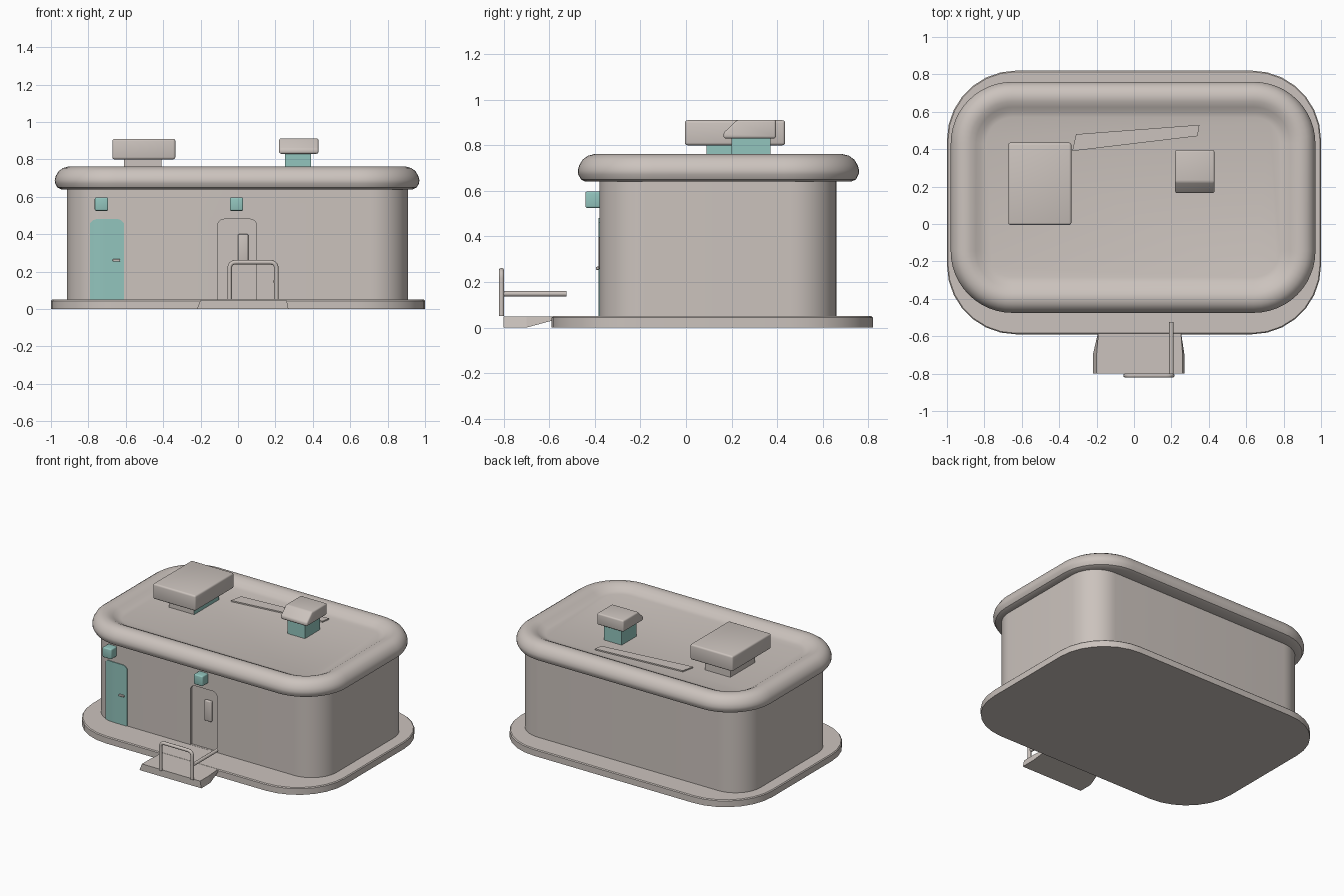
import bpy, bmesh, math
from mathutils import Vector

if "Cube" in bpy.data.objects:
    bpy.data.objects.remove(bpy.data.objects["Cube"])


def material(name, rgb):
    m = bpy.data.materials.new(name)
    m.diffuse_color = (*rgb, 1)
    m.use_nodes = True
    m.node_tree.nodes["Principled BSDF"].inputs["Base Color"].default_value = m.diffuse_color
    return m


GREY = material("warm grey", (0.60, 0.545, 0.51))
TEAL = material("pale teal", (0.29, 0.555, 0.51))


def loft(name, loops, mat, bevel=0, smooth=True):
    """Skin equal-length point loops and cap both ends."""
    bm = bmesh.new()
    rings = [[bm.verts.new(p) for p in loop] for loop in loops]
    n = len(rings[0])
    for a, b in zip(rings, rings[1:]):
        for i in range(n):
            j = (i + 1) % n
            bm.faces.new((a[i], a[j], b[j], b[i]))
    bm.faces.new(rings[0][::-1])
    bm.faces.new(rings[-1])
    bmesh.ops.recalc_face_normals(bm, faces=bm.faces)
    me = bpy.data.meshes.new(name)
    bm.to_mesh(me)
    bm.free()
    me.materials.append(mat)
    ob = bpy.data.objects.new(name, me)
    bpy.context.collection.objects.link(ob)
    select(ob)
    if bevel:
        mod = ob.modifiers.new("soft_edges", 'BEVEL')
        mod.width, mod.segments = bevel, 3
        bpy.ops.object.modifier_apply(modifier=mod.name)
    if smooth:
        bpy.ops.object.shade_smooth_by_angle(angle=math.radians(35))
    return ob


def select(ob):
    bpy.ops.object.select_all(action='DESELECT')
    ob.select_set(True)
    bpy.context.view_layer.objects.active = ob


def round_rect(x0, x1, y0, y1, r, z, inset=0, n=12):
    """Rounded rectangle loop in plan, pulled in by inset."""
    pts = []
    corners = [(x1 - r, y1 - r), (x0 + r, y1 - r), (x0 + r, y0 + r), (x1 - r, y0 + r)]
    for k, (cx, cy) in enumerate(corners):
        for i in range(n + 1):
            a = math.pi / 2 * (k + i / n)
            pts.append((cx + (r - inset) * math.cos(a), cy + (r - inset) * math.sin(a), z))
    return pts


def box(name, x0, x1, y0, y1, z0, z1, mat, bevel=0):
    loops = [[(x0, y0, z), (x1, y0, z), (x1, y1, z), (x0, y1, z)] for z in (z0, z1)]
    return loft(name, loops, mat, bevel)


def tube(name, pts, radius, corner=0.035):
    """Round bar along a path whose corners are rounded."""
    pts = [Vector(p) for p in pts]
    path = [pts[0]]
    for a, b, c in zip(pts, pts[1:], pts[2:]):
        p, q = b + (a - b).normalized() * corner, b + (c - b).normalized() * corner
        path += [p.lerp(b, t).lerp(b.lerp(q, t), t) for t in (i / 6 for i in range(7))]
    path.append(pts[-1])
    cu = bpy.data.curves.new(name, 'CURVE')
    cu.dimensions = '3D'
    cu.bevel_depth, cu.bevel_resolution, cu.use_fill_caps = radius, 3, True
    sp = cu.splines.new('POLY')
    sp.points.add(len(path) - 1)
    for sp_pt, p in zip(sp.points, path):
        sp_pt.co = (*p, 1)
    cu.materials.append(GREY)
    ob = bpy.data.objects.new(name, cu)
    bpy.context.collection.objects.link(ob)
    select(ob)
    bpy.ops.object.convert(target='MESH')
    bpy.ops.object.shade_smooth_by_angle(angle=math.radians(40))


# Ground slab
slab = (-1, 1, -0.59, 0.82, 0.37)
loft("ground_slab", [round_rect(*slab, z, i, 7) for z, i in
                     ((0, 0), (0.044, 0), (0.05, 0.006))], GREY)

# Entrance step with flared sides and an undercut back
loft("entrance_step", [
    [(-0.22, -0.80, 0), (0.27, -0.80, 0), (0.27, -0.70, 0), (0.25, -0.57, 0.035),
     (-0.19, -0.57, 0.035), (-0.22, -0.70, 0)],
    [(-0.20, -0.80, 0.049), (0.26, -0.80, 0.049), (0.26, -0.70, 0.049), (0.25, -0.57, 0.049),
     (-0.19, -0.57, 0.049), (-0.20, -0.70, 0.049)]], GREY, smooth=False)

# Walls, with a shallow round-topped recess for the middle door
R = 0.2
WALL = (-0.915, 0.91, -0.38, 0.66, R)
walls = loft("walls", [round_rect(*WALL, z) for z in (0.04, 0.68)], GREY)


def door_outline(x0, x1, z0, z1, r, y):
    pts = [(x0, z0), (x1, z0)]
    for cx, a0 in ((x1 - r, 0), (x0 + r, math.pi / 2)):
        for i in range(6):
            a = a0 + math.pi / 2 * i / 5
            pts.append((cx + r * math.cos(a), z1 - r + r * math.sin(a)))
    return [(x, y, z) for x, z in pts]


cutter = loft("recess_cutter", [door_outline(-0.11, 0.10, 0.051, 0.48, 0.035, y)
                                for y in (-0.45, -0.365)], GREY)
cutter.hide_render = True
select(walls)
mod = walls.modifiers.new("door_recess", 'BOOLEAN')
mod.operation, mod.object, mod.solver = 'DIFFERENCE', cutter, 'EXACT'
bpy.ops.object.modifier_apply(modifier=mod.name)
bpy.data.objects.remove(cutter)
select(walls)
bpy.ops.object.shade_smooth_by_angle(angle=math.radians(35))


# Teal side door: thin plate that follows the rounded wall corner
def wall_y(x):
    d = max(0, WALL[0] + R - x)
    return WALL[2] + R - math.sqrt(R * R - d * d)


cols = 12
door_loops = []
for i in range(cols + 1):
    x = -0.79 + 0.18 * i / cols
    edge = max(0, 0.02 - min(x + 0.79, -0.61 - x))
    top = 0.48 - edge
    y = wall_y(x)
    door_loops.append([(x, y - 0.005, 0.05), (x, y - 0.005, top),
                       (x, y + 0.004, top), (x, y + 0.004, 0.05)])
loft("side_door", door_loops, TEAL)
box("side_door_handle", -0.67, -0.63, -0.395, -0.38, 0.253, 0.267, GREY, 0.004)
box("middle_door_handle", 0.0, 0.055, -0.383, -0.36, 0.255, 0.40, GREY, 0.006)

# Wall lamps above both doors
for name, x in (("side_door_lamp", -0.73), ("middle_door_lamp", -0.008)):
    box(name, x - 0.036, x + 0.036, -0.442, -0.37, 0.525, 0.597, TEAL, 0.008)

# Roof: rounded rim around a sunken deck
ROOF = (-0.98, 0.97, -0.475, 0.76, 0.33)
rim = [(0.09, 0.64), (0.035, 0.64), (0.014, 0.65), (0.002, 0.672), (0, 0.69), (0.006, 0.712),
       (0.022, 0.738), (0.045, 0.754), (0.075, 0.762), (0.105, 0.758), (0.135, 0.744),
       (0.16, 0.729), (0.19, 0.721)]
loft("roof", [round_rect(*ROOF, z, i) for i, z in rim], GREY)

# Low wedge-shaped panel on the deck
loft("deck_panel", [[(-0.33, 0.39, z), (0.34, 0.47, z), (0.35, 0.53, z), (-0.31, 0.48, z)]
                    for z in (0.715, 0.73)], GREY)

# Large roof unit on a pedestal, whose right side is teal
ped = box("large_unit_pedestal", -0.61, -0.41, 0.09, 0.37, 0.71, 0.81, GREY)
ped.data.materials.append(TEAL)
for f in ped.data.polygons:
    f.material_index = int(f.normal.x > 0.5)
box("large_unit", -0.672, -0.335, -0.005, 0.435, 0.80, 0.91, GREY, 0.012)

# Small roof vent with a cap sloped at the front
box("vent_body", 0.25, 0.39, 0.20, 0.37, 0.71, 0.84, TEAL)
cap = [(0.165, 0.83), (0.165, 0.855), (0.225, 0.912), (0.395, 0.912), (0.395, 0.83)]
loft("vent_cap", [[(x, y, z) for y, z in cap] for x in (0.22, 0.43)], GREY, 0.01)

# Step railing: front hoop and side bar
tube("railing_hoop", [(-0.045, -0.81, 0.05), (-0.045, -0.81, 0.25),
                      (0.205, -0.81, 0.25), (0.205, -0.81, 0.05)], 0.012)
tube("railing_side_bar", [(0.2, -0.81, 0.148), (0.2, -0.525, 0.148)], 0.012)
